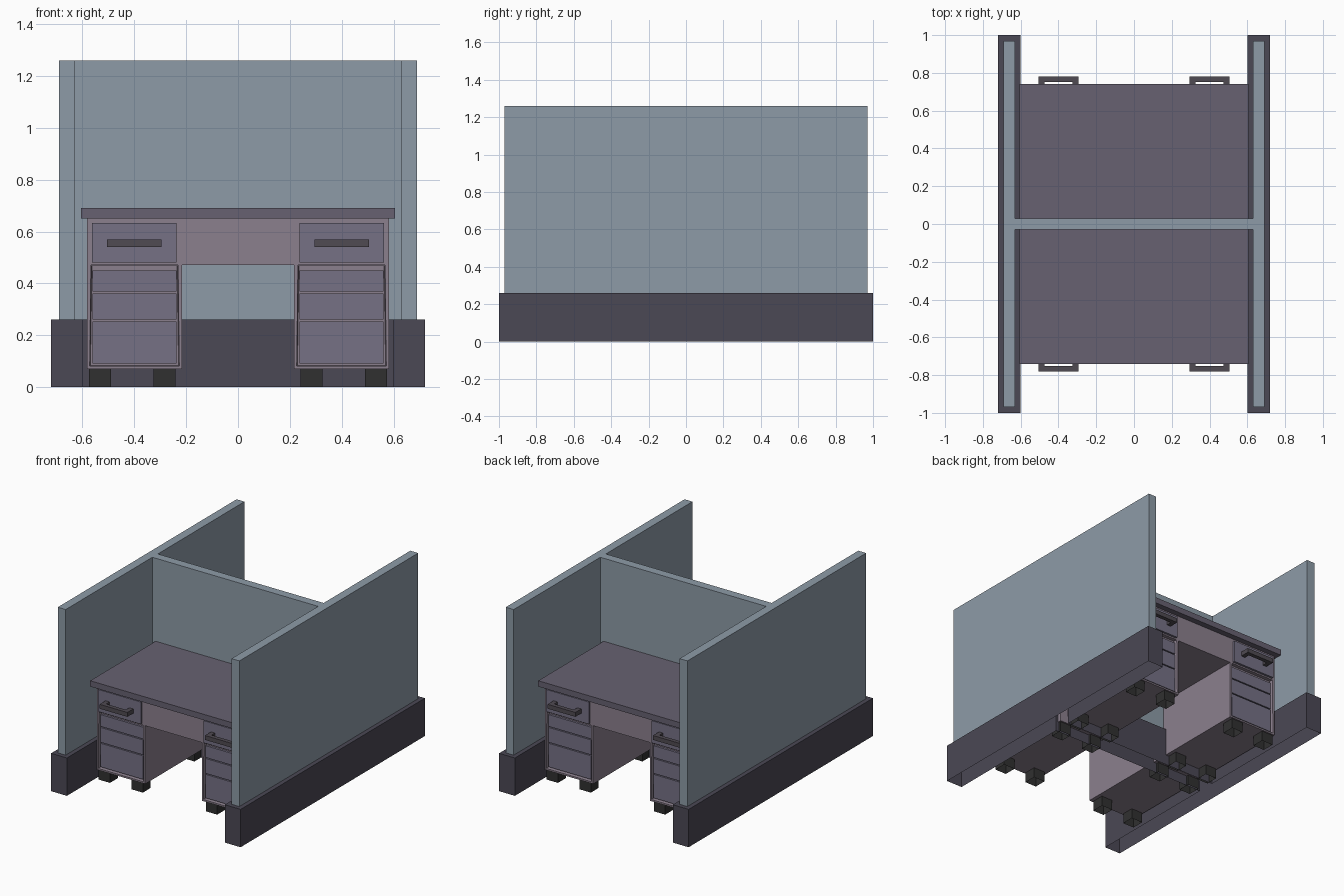
import bpy, bmesh
from mathutils import Vector

if "Cube" in bpy.data.objects:
    bpy.data.objects.remove(bpy.data.objects["Cube"])


def material(name, rgb):
    m = bpy.data.materials.new(name)
    m.diffuse_color = (*rgb, 1)
    m.use_nodes = True
    m.node_tree.nodes["Principled BSDF"].inputs["Base Color"].default_value = m.diffuse_color
    return m


PANEL = material("panel_blue", (0.27, 0.33, 0.39))
BASE = material("base_dark", (0.07, 0.065, 0.09))
TOP = material("top_purple", (0.135, 0.12, 0.165))
BODY = material("body_mauve", (0.26, 0.215, 0.27))
DRAWER = material("drawer_purple", (0.18, 0.165, 0.235))
METAL = material("handle_grey", (0.08, 0.07, 0.085))
RUBBER = material("foot_black", (0.03, 0.03, 0.03))


def prism(name, outline, z0, z1, mat, mirror=(False, False), bottom=True):
    """Extrude an xy outline from z0 to z1; mirror copies it over x and/or y."""
    bm = bmesh.new()
    lo = [bm.verts.new((x, y, z0)) for x, y in outline]
    hi = [bm.verts.new((x, y, z1)) for x, y in outline]
    n = len(lo)
    for i in range(n):
        j = (i + 1) % n
        bm.faces.new((lo[i], lo[j], hi[j], hi[i]))
    bm.faces.new(hi)
    if bottom:
        bm.faces.new(lo[::-1])
    bmesh.ops.recalc_face_normals(bm, faces=bm.faces)
    me = bpy.data.meshes.new(name)
    bm.to_mesh(me)
    bm.free()
    me.materials.append(mat)
    ob = bpy.data.objects.new(name, me)
    bpy.context.collection.objects.link(ob)
    if any(mirror):
        mod = ob.modifiers.new("mirror", 'MIRROR')
        mod.use_axis = (mirror[0], mirror[1], False)
        mod.use_mirror_merge = False
    return ob


def box(name, x, y, z, mat, mirror=(True, True), bottom=True):
    pts = [(x[0], y[0]), (x[1], y[0]), (x[1], y[1]), (x[0], y[1])]
    return prism(name, pts, z[0], z[1], mat, mirror, bottom)


def h_outline(inner, outer, end, half):
    """H-shaped plan: two side walls joined by a cross wall."""
    return [(-outer, -end), (-inner, -end), (-inner, -half), (inner, -half),
            (inner, -end), (outer, -end), (outer, end), (inner, end),
            (inner, half), (-inner, half), (-inner, end), (-outer, end)]


# Partition walls on a hollow plinth
prism("partition_base", h_outline(0.60, 0.72, 1.0, 0.06), 0, 0.26, BASE, bottom=False)
prism("partition_panels", h_outline(0.63, 0.69, 0.97, 0.03), 0.26, 1.26, PANEL)

# Desk tops and the body across the kneehole
box("desk_top", (-0.605, 0.605), (-0.74, -0.03), (0.65, 0.69), TOP, (False, True))
box("desk_upper_body", (-0.583, 0.583), (-0.70, -0.035), (0.47, 0.65), BODY, (False, True))

# Pedestals with a recessed, tapering drawer opening
ped = box("pedestal", (0.215, 0.583), (-0.70, -0.035), (0.07, 0.47), BODY)
bm = bmesh.new()
bm.from_mesh(ped.data)
bmesh.ops.delete(bm, geom=[f for f in bm.faces if f.normal.z > 0.9], context='FACES_ONLY')
front = next(f for f in bm.faces if f.normal.y < -0.9)
bmesh.ops.inset_region(bm, faces=[front], thickness=0.016)
bmesh.ops.inset_region(bm, faces=[front], thickness=0.004)
bmesh.ops.translate(bm, verts=front.verts, vec=Vector((0, 0.025, 0)))
bm.to_mesh(ped.data)
bm.free()

# Lower drawers inside the opening
for i, z in enumerate([(0.091, 0.253), (0.260, 0.362), (0.369, 0.450)]):
    box(f"lower_drawer_{i + 1}", (0.237, 0.561), (-0.69, -0.67), z, DRAWER)

# Upper drawer fronts with bracket handles
box("upper_drawer", (0.238, 0.562), (-0.715, -0.69), (0.48, 0.632), DRAWER)
prism("drawer_handle",
      [(0.295, -0.71), (0.295, -0.78), (0.505, -0.78), (0.505, -0.71),
       (0.475, -0.71), (0.475, -0.752), (0.325, -0.752), (0.325, -0.71)],
      0.54, 0.57, METAL, (True, True))

# Feet, open underneath
for side, x in (("inner", (0.24, 0.325)), ("outer", (0.49, 0.575))):
    for end, y in (("front", (-0.69, -0.605)), ("rear", (-0.13, -0.045))):
        box(f"{side}_{end}_foot", x, y, (0, 0.07), RUBBER, bottom=False)
